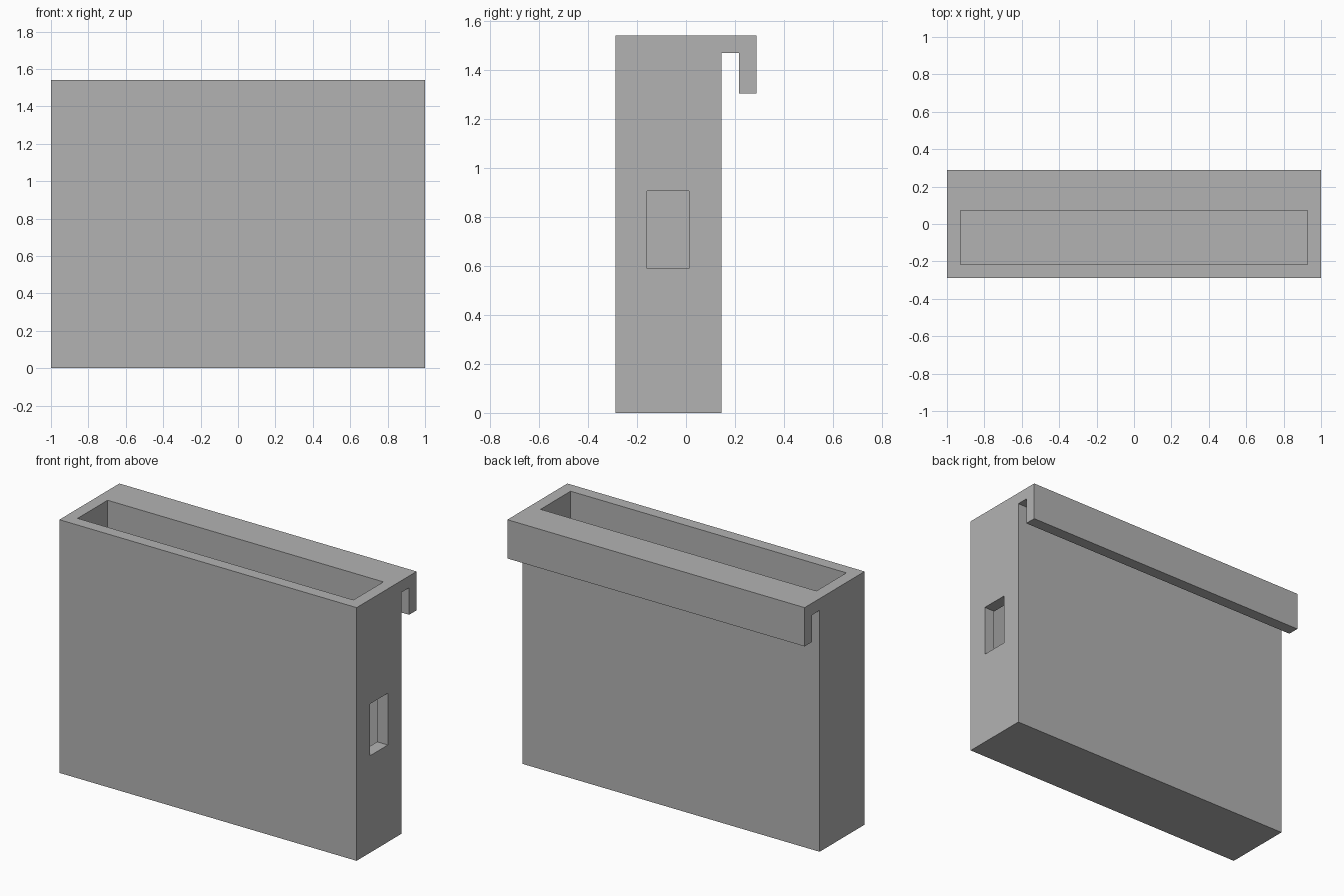
import bpy
import bmesh

cube = bpy.data.objects.get("Cube")
if cube:
    bpy.data.objects.remove(cube, do_unlink=True)

WALL = 0.072
HALF_X = 1.0
FRONT, BACK, LIP = -0.288, 0.144, 0.288
TOP = 1.54

grey = bpy.data.materials.new("mid_grey")
grey.use_nodes = True
colour = (0.45, 0.45, 0.45, 1)
grey.diffuse_color = colour
grey.node_tree.nodes["Principled BSDF"].inputs["Base Color"].default_value = colour


def extrude_profile(name, profile, x0, x1):
    """Extrude a (y, z) outline along x into a closed solid."""
    bm = bmesh.new()
    face = bm.faces.new([bm.verts.new((x0, y, z)) for y, z in profile])
    moved = bmesh.ops.extrude_face_region(bm, geom=[face])["geom"]
    bmesh.ops.translate(bm, vec=(x1 - x0, 0, 0),
                        verts=[v for v in moved if isinstance(v, bmesh.types.BMVert)])
    bmesh.ops.recalc_face_normals(bm, faces=bm.faces)
    mesh = bpy.data.meshes.new(name)
    bm.to_mesh(mesh)
    bm.free()
    mesh.materials.append(grey)
    obj = bpy.data.objects.new(name, mesh)
    bpy.context.collection.objects.link(obj)
    return obj


def rectangle(y0, y1, z0, z1):
    return [(y0, z0), (y1, z0), (y1, z1), (y0, z1)]


def cut(target, cutter):
    """Subtract the cutter from the target, then discard it."""
    cutter.hide_render = True
    mod = target.modifiers.new(cutter.name, "BOOLEAN")
    mod.operation = "DIFFERENCE"
    mod.solver = "EXACT"
    mod.object = cutter
    bpy.context.view_layer.objects.active = target
    bpy.ops.object.modifier_apply(modifier=mod.name)
    bpy.data.objects.remove(cutter, do_unlink=True)


# Holder body with the hanging lip along its back
holder = extrude_profile("hanging_holder", [
    (FRONT, 0), (BACK, 0), (BACK, TOP - WALL), (LIP - WALL, TOP - WALL),
    (LIP - WALL, 1.304), (LIP, 1.304), (LIP, TOP), (FRONT, TOP)],
    -HALF_X, HALF_X)

# Open-topped cavity
cut(holder, extrude_profile("cavity_cutter",
    rectangle(FRONT + WALL, BACK - WALL, WALL, TOP + 0.1),
    -HALF_X + WALL, HALF_X - WALL))

# Window through the +x end wall
cut(holder, extrude_profile("window_cutter",
    rectangle(-0.16, 0.012, 0.59, 0.905), HALF_X - 2 * WALL, HALF_X + 0.1))
